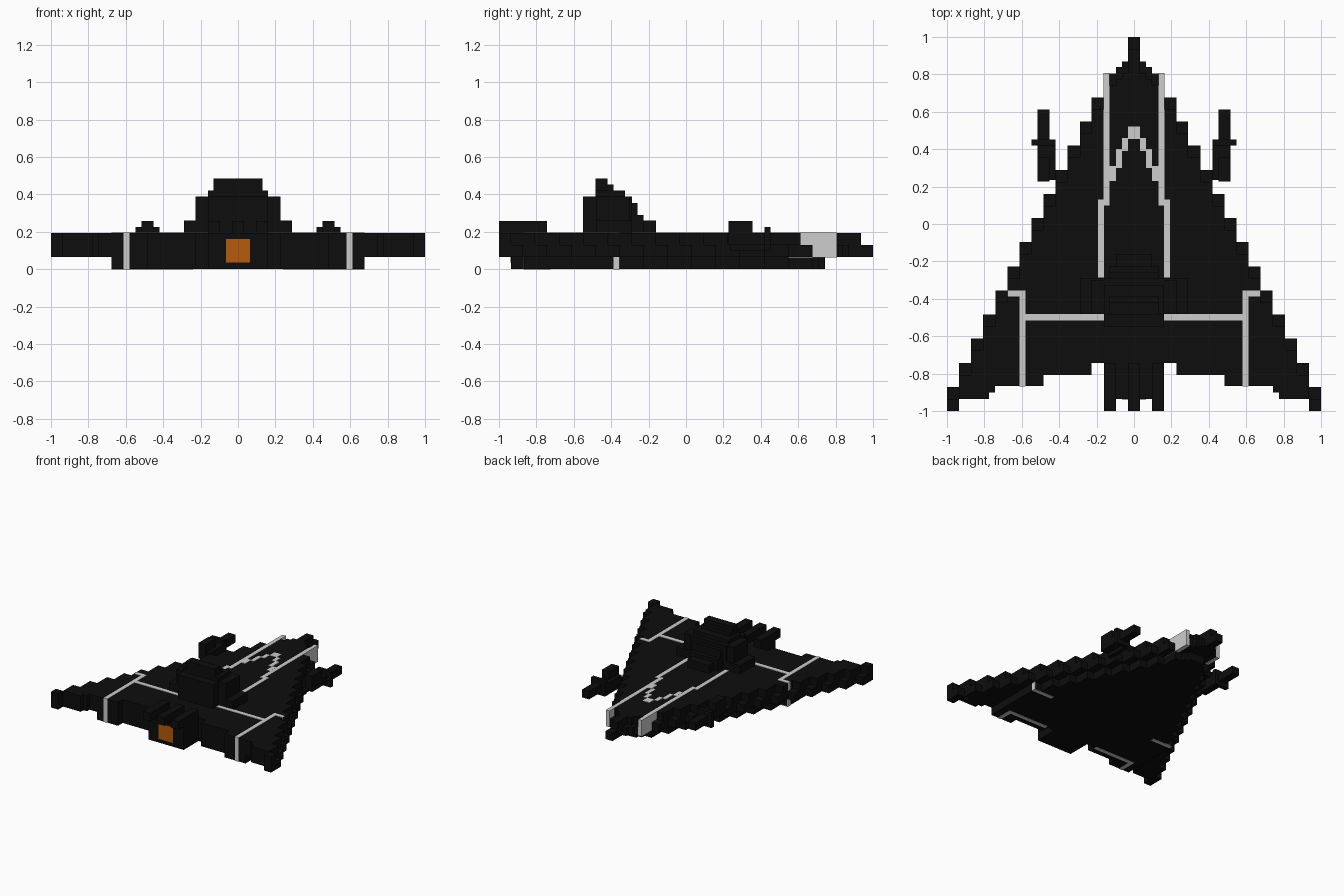
import bpy, bmesh

if "Cube" in bpy.data.objects:
    bpy.data.objects.remove(bpy.data.objects["Cube"])


def material(name, rgb):
    m = bpy.data.materials.new(name)
    m.diffuse_color = (*rgb, 1)
    m.use_nodes = True
    m.node_tree.nodes["Principled BSDF"].inputs["Base Color"].default_value = m.diffuse_color
    return m


BLACK = material("hull black", (0.004, 0.004, 0.004))
WHITE = material("stripe white", (0.61, 0.61, 0.61))
ORANGE = material("engine orange", (0.46, 0.105, 0.004))


def finish(bm, name, mat):
    bmesh.ops.recalc_face_normals(bm, faces=bm.faces)
    me = bpy.data.meshes.new(name)
    bm.to_mesh(me)
    bm.free()
    me.materials.append(mat)
    ob = bpy.data.objects.new(name, me)
    bpy.context.collection.objects.link(ob)
    return ob


def boxes(name, mat, items, mirror=False):
    """Each item is x0, x1, y0, y1, z0, z1."""
    bm = bmesh.new()
    for x0, x1, y0, y1, z0, z1 in items:
        for s in ((1, -1) if mirror else (1,)):
            vs = bmesh.ops.create_cube(bm, size=1)["verts"]
            for v in vs:
                v.co = (s * (x0 + (v.co.x + .5) * (x1 - x0)),
                        y0 + (v.co.y + .5) * (y1 - y0),
                        z0 + (v.co.z + .5) * (z1 - z0))
    return finish(bm, name, mat)


# stepped delta outline: (outer x, front y) and (outer x, rear y)
FRONT = [(.032, 1.0), (.065, .87), (.097, .84), (.161, .805), (.226, .677)]
FRONT += [(.29 + .0645 * i, .548 - .129 * i) for i in range(12)]
REAR = [(.161, -.935), (.226, -.742), (.484, -.806), (.742, -.867),
        (.775, -.90), (.935, -.935), (1.0, -1.0)]


def hull_layer(name, z0, z1, shift, limit, nose):
    half = []
    front = [(min(x, limit), y - shift) for x, y in FRONT if x < limit + .03]
    front = [(x, min(y, nose)) for x, y in front]
    for i, (x, y) in enumerate(front):
        half.append((front[i - 1][0] if i else 0, y))
        half.append((x, y))
    back, prev = [], 0
    for x, y in REAR:
        back += [(prev, y), (min(x, limit), y)]
        prev = x
        if x >= limit:
            break
    half += back[::-1]
    pts = [p for i, p in enumerate(half) if i == 0 or p != half[i - 1]]
    side = [p for p in pts if p[0] > 0]
    loop = side + [(-x, y) for x, y in reversed(side)]
    bm = bmesh.new()
    face = bm.faces.new([bm.verts.new((x, y, z0)) for x, y in loop])
    new = bmesh.ops.extrude_face_region(bm, geom=[face])["geom"]
    for v in new:
        if isinstance(v, bmesh.types.BMVert):
            v.co.z = z1
    bmesh.ops.triangulate(bm, faces=[f for f in bm.faces if len(f.verts) > 4])
    finish(bm, name, BLACK)


# three staggered hull slabs
hull_layer("lower_hull", .002, .065, .129, .675, .742)
hull_layer("middle_hull", .065, .13, 0, 1.0, 1.0)
hull_layer("upper_hull", .13, .194, .0645, 1.0, .935)

# stepped command tower
tower = [(.097, -.55, -.16, .26), (.13, -.55, -.226, .29),
         (.13, -.55, -.26, .355), (.161, -.55, -.29, .388),
         (.161, -.485, -.325, .42), (.13, -.485, -.388, .452),
         (.13, -.485, -.42, .485), (.226, -.48, -.30, .388),
         (.29, -.48, -.29, .26)]
boxes("tower", BLACK, [(-w, w, a, b, .19, z) for w, a, b, z in tower])

# engine fins over the exhaust
boxes("engine_side_fins", BLACK, [(.097, .161, -1.0, -.742, .19, .258)], True)
boxes("engine_middle_fin", BLACK, [(-.032, .032, -1.0, -.742, .19, .258)])
boxes("engine_glow", ORANGE, [(-.065, .065, -.939, -.932, .035, .163)])

# side guns
boxes("guns", BLACK, [(.452, .516, .23, .613, .13, .194),
                      (.452, .516, .226, .355, .13, .258),
                      (.42, .452, .235, .42, .10, .194),
                      (.42, .548, .42, .452, .10, .226)], True)

# white nose bars, open at the front where the hull narrows
boxes("nose_bars", WHITE, [(.13, .163, .10, .808, .063, .196)], True)

# thin stripes on the upper deck
T0, T1 = .19, .197
boxes("canopy_tip_stripe", WHITE, [(-.032, .032, .455, .52, T0, T1)])
boxes("deck_stripes", WHITE, [
    (.032, .065, .39, .46, T0, T1), (.065, .097, .30, .40, T0, T1),
    (.097, .13, .23, .31, T0, T1), (.16, .193, -.285, .13, T0, T1),
    (.16, .59, -.515, -.48, T0, T1), (.58, .613, -.868, -.355, T0, T1),
    (.613, .677, -.388, -.355, T0, T1)], True)

# stripes wrapping over the wing edges and under the belly
boxes("edge_stripes", WHITE, [
    (.58, .613, -.869, -.863, 0, T1), (.67, .677, -.388, -.355, 0, T1)], True)
boxes("belly_stripes", WHITE, [
    (.58, .613, -.868, -.725, 0, .006), (.24, .58, -.758, -.725, 0, .006),
    (.49, .677, -.388, -.355, 0, .006)], True)
